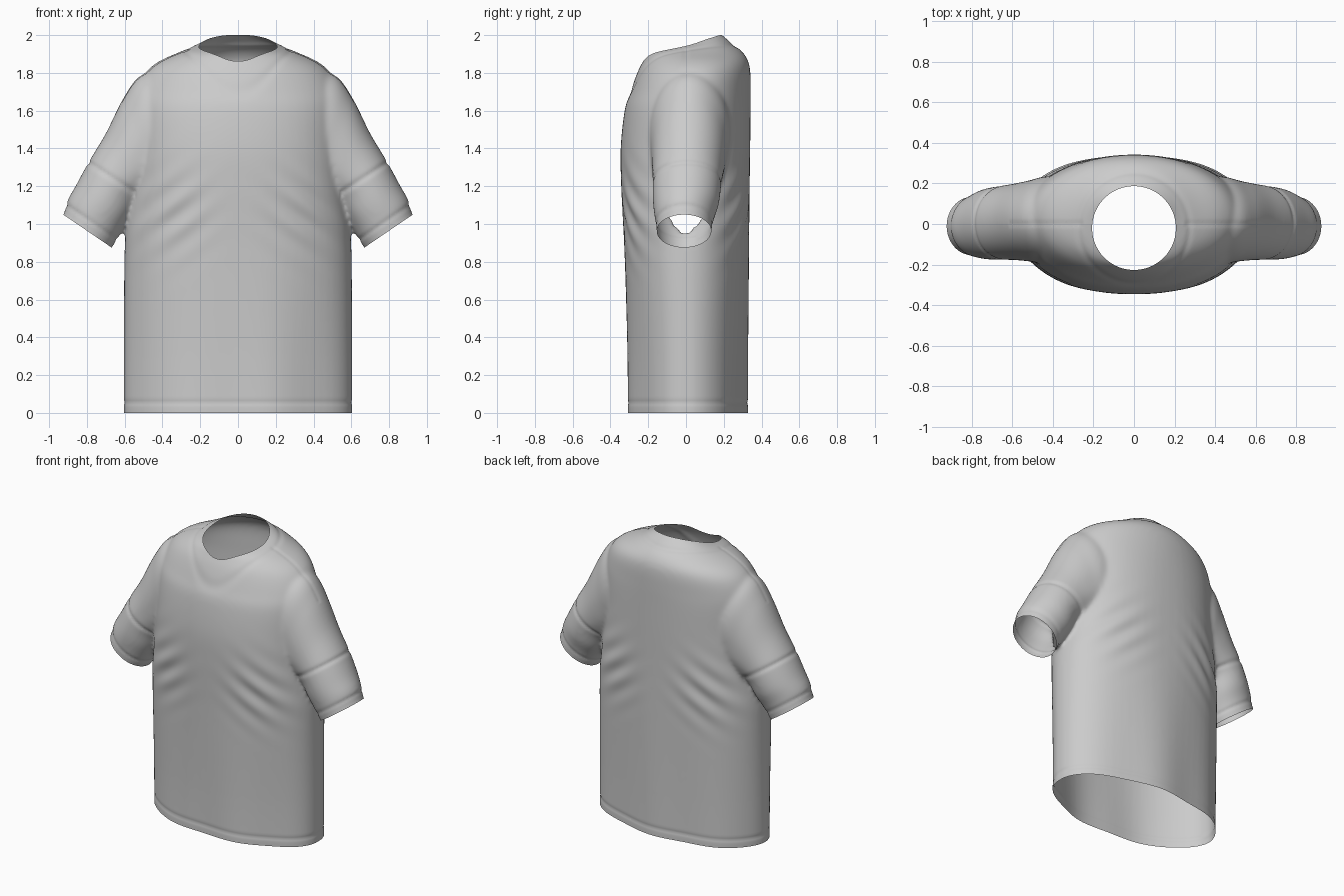
import bpy, bmesh, math
from mathutils import Vector

if "Cube" in bpy.data.objects:
    bpy.data.objects.remove(bpy.data.objects["Cube"])

NECK_Y, NECK_R = -0.02, 0.207
SIDES = 64


def resample(rows, steps=5):
    """Catmull-Rom interpolation through rows of numbers."""
    out = []
    for i in range(len(rows) - 1):
        quad = [rows[max(i - 1, 0)], rows[i], rows[i + 1], rows[min(i + 2, len(rows) - 1)]]
        for s in range(steps):
            t = s / steps
            out.append([0.5 * (2 * b + (c - a) * t + (2 * a - 5 * b + 4 * c - d) * t * t
                               + (3 * b - a - 3 * c + d) * t ** 3)
                        for a, b, c, d in zip(*quad)])
    return out + [list(rows[-1])]


def loft(bm, rings):
    """Closed solid through a list of point rings."""
    loops = [[bm.verts.new(p) for p in ring] for ring in rings]
    n = len(loops[0])
    for a, b in zip(loops, loops[1:]):
        for i in range(n):
            j = (i + 1) % n
            bm.faces.new((a[i], a[j], b[j], b[i]))
    bm.faces.new(loops[0][::-1])
    bm.faces.new(loops[-1])


def power(v, e):
    return math.copysign(abs(v) ** e, v)


def torso_ring(z, w, front, back, n):
    mid, half = (front + back) / 2, (back - front) / 2
    ring = []
    for i in range(SIDES):
        a = math.tau * i / SIDES
        ring.append((w * power(math.cos(a), 2 / n), mid + half * power(math.sin(a), 2 / n), z))
    return ring


def sleeve_ring(side, ox, oz, ix, iz, yc, yh):
    outer, inner = Vector((side * ox, yc, oz)), Vector((side * ix, yc, iz))
    mid, half = (outer + inner) / 2, (outer - inner) / 2
    return [mid + half * math.cos(a) + Vector((0, yh * math.sin(a), 0))
            for a in (math.tau * i / SIDES for i in range(SIDES))]


# Torso sections: height, half width, front, back, squareness
torso = [(-0.1, .605, -.31, .32, 2), (0.3, .605, -.312, .324, 2), (0.8, .602, -.325, .332, 2.1),
         (1.0, .59, -.333, .335, 2.2), (1.2, .56, -.343, .337, 2.3), (1.4, .55, -.346, .34, 2.2),
         (1.6, .55, -.325, .342, 2.1), (1.7, .54, -.295, .343, 2), (1.8, .49, -.258, .341, 2),
         (1.86, .42, -.228, .33, 2), (1.91, .31, -.19, .30, 2), (1.95, .22, -.07, .25, 2),
         (1.98, .16, 0, .215, 2), (2.01, .08, .08, .18, 2)]
# Sleeve sections: outer x z, inner x z, centre y, half depth
sleeve = [(.35, 1.82, .22, 1.35, .02, .2), (.51, 1.79, .34, 1.18, .02, .215),
          (.605, 1.67, .42, 1.1, .015, .2), (.70, 1.48, .49, 1.1, .01, .188),
          (.79, 1.33, .53, 1.1, .005, .182), (.855, 1.21, .575, 1.02, 0, .175),
          (.90, 1.13, .62, .95, -.008, .158), (.925, 1.05, .668, .875, -.01, .145),
          (1.0, .93, .745, .76, -.01, .145)]

bm = bmesh.new()
loft(bm, [torso_ring(*r) for r in resample(torso)])
for side in (1, -1):
    loft(bm, [sleeve_ring(side, *r) for r in resample(sleeve)])
bmesh.ops.recalc_face_normals(bm, faces=bm.faces)
mesh = bpy.data.meshes.new("shirt")
bm.to_mesh(mesh)
bm.free()
shirt = bpy.data.objects.new("shirt", mesh)
bpy.context.collection.objects.link(shirt)

# Neck opening cutter
bpy.ops.mesh.primitive_cylinder_add(vertices=96, radius=NECK_R, depth=0.5, location=(0, NECK_Y, 1.95))
cutter = bpy.context.object
cutter.name = "neck_cutter"
cutter.hide_render = True

# Blend torso and sleeves into one skin, then cut the neck
remesh = shirt.modifiers.new("blend", "REMESH")
remesh.mode, remesh.voxel_size = "VOXEL", 0.012
soften = shirt.modifiers.new("soften", "SMOOTH")
soften.factor, soften.iterations = 0.5, 14
cut = shirt.modifiers.new("neck", "BOOLEAN")
cut.operation, cut.solver, cut.object = "DIFFERENCE", "EXACT", cutter
bpy.context.view_layer.update()
skin = bpy.data.meshes.new_from_object(shirt.evaluated_get(bpy.context.evaluated_depsgraph_get()))
shirt.modifiers.clear()
shirt.data = skin
bpy.data.objects.remove(cutter)

bm = bmesh.new()
bm.from_mesh(skin)


def neck_radius(p):
    return math.hypot(p.x, p.y - NECK_Y)


# Open the neck, hem and cuffs
inside = [f for f in bm.faces if f.calc_center_median().z > 1.65
          and neck_radius(f.calc_center_median()) < NECK_R + 1e-4]
bmesh.ops.delete(bm, geom=inside, context="FACES")


def trim(faces, point, normal):
    geom = set(faces)
    for f in faces:
        geom.update(f.edges, f.verts)
    bmesh.ops.bisect_plane(bm, geom=list(geom), plane_co=point, plane_no=normal, clear_outer=True)


trim(list(bm.faces), (0, 0, 0), (0, 0, -1))
CUFF, AXIS = Vector((.797, 0, .9625)), Vector((.563, 0, -.826))
for side in (1, -1):
    arm = [f for f in bm.faces if all(v.co.x * side > 0.632 for v in f.verts)]
    trim(arm, (side * CUFF.x, 0, CUFF.z), (side * AXIS.x, 0, AXIS.z))


def bump(d, width):
    return math.exp(-(d / width) ** 2)


def relief(p, n):
    """Seams and soft folds, as an offset along the surface normal."""
    ax = abs(p.x)
    along = (Vector((ax, 0, p.z)) - CUFF).dot(AXIS)
    h = -0.004 * bump(p.z - 0.055, 0.011)
    if p.z > 1.6:
        h -= 0.004 * bump(neck_radius(p) - 0.275, 0.014)
    if ax > 0.63 and p.z > 0.85:
        h -= 0.004 * bump(along + 0.05, 0.011)
    seam = (ax - .79) * .55 - (p.z - 1.325) * .835
    if ax > 0.54 and p.z > 1.1:
        h -= 0.006 * bump(seam, 0.014)
    if 0.25 < ax < 0.62 and p.z > 1.6:
        h -= 0.003 * bump(p.y, 0.011)
    # Folds running from the chest down to the underarms, and a loose drape below
    s = p.z + 0.75 * ax
    h += 0.007 * math.sin(s * 38) * bump(ax - 0.36, 0.17) * bump(p.z - 1.06, 0.2) * abs(n.y)
    h += 0.008 * math.sin(p.x * 13 + p.y * 3) * max(0, 1 - p.z) * abs(n.y)
    return h


bm.normal_update()
for v, h in [(v, relief(v.co, v.normal)) for v in bm.verts]:
    v.co += v.normal * h
for v in bm.verts:
    v.co.z = max(v.co.z, 0)
bm.to_mesh(skin)
bm.free()

# Plain cloth colour
cloth = bpy.data.materials.new("grey_cloth")
cloth.use_nodes = True
colour = (0.6, 0.6, 0.6, 1)
cloth.diffuse_color = colour
cloth.node_tree.nodes["Principled BSDF"].inputs["Base Color"].default_value = colour
skin.materials.clear()
skin.materials.append(cloth)
for poly in skin.polygons:
    poly.material_index = 0
    poly.use_smooth = True
